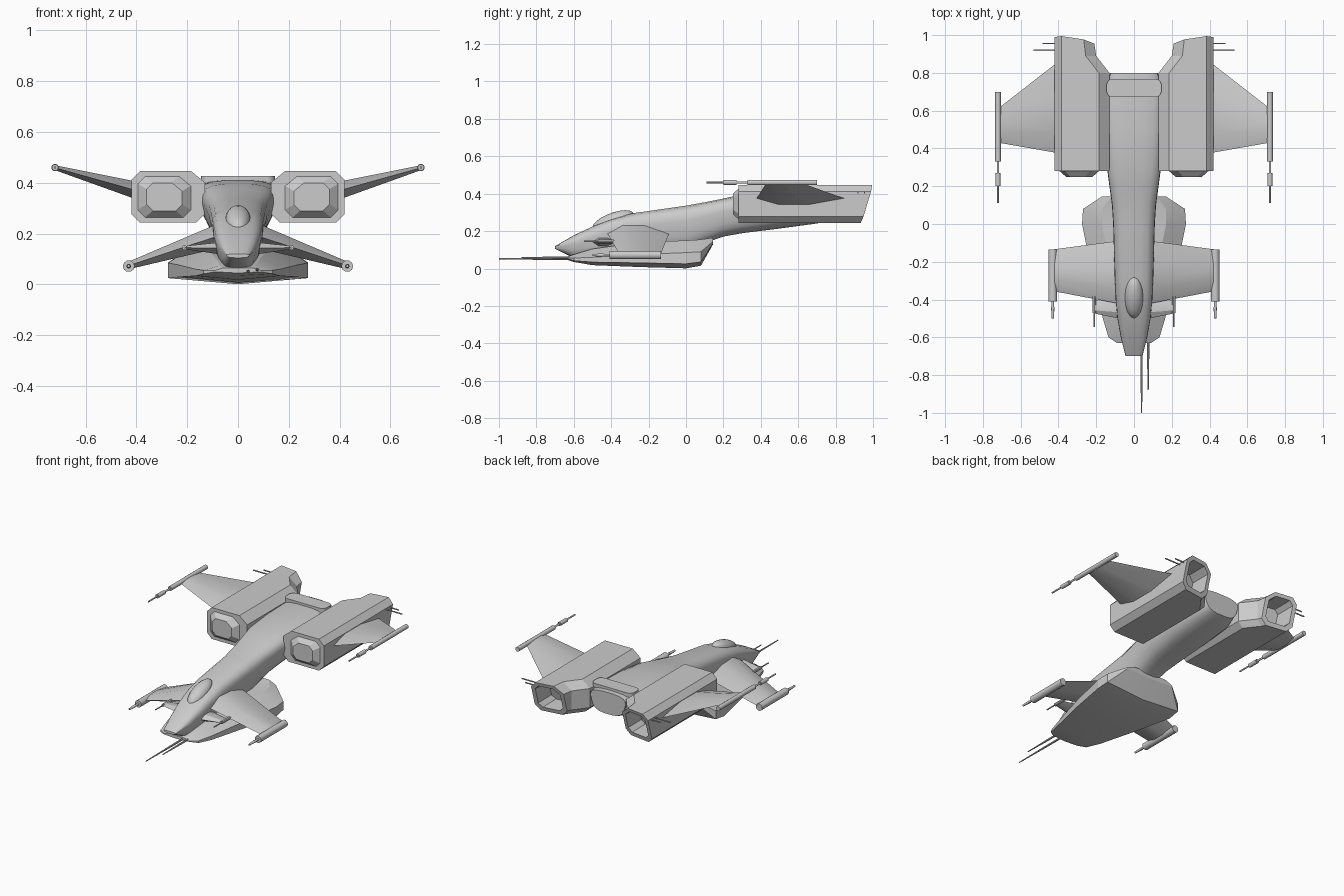
import bpy, bmesh, math
from mathutils import Vector

if "Cube" in bpy.data.objects:
    bpy.data.objects.remove(bpy.data.objects["Cube"])


def finish(name, bm, angle=None):
    bmesh.ops.recalc_face_normals(bm, faces=bm.faces)
    me = bpy.data.meshes.new(name)
    bm.to_mesh(me)
    bm.free()
    ob = bpy.data.objects.new(name, me)
    bpy.context.collection.objects.link(ob)
    if angle:
        bpy.ops.object.select_all(action='DESELECT')
        ob.select_set(True)
        bpy.context.view_layer.objects.active = ob
        bpy.ops.object.shade_smooth_by_angle(angle=math.radians(angle))
    return ob


def loft(name, rings, angle=None):
    """Skin a list of equal-length point rings and cap both ends."""
    bm = bmesh.new()
    vs = [[bm.verts.new(p) for p in r] for r in rings]
    n = len(vs[0])
    for a, b in zip(vs, vs[1:]):
        for i in range(n):
            j = (i + 1) % n
            bm.faces.new((a[i], a[j], b[j], b[i]))
    bm.faces.new(vs[0])
    bm.faces.new(vs[-1])
    return finish(name, bm, angle)


def rod(name, x, z, profile, sides=10):
    """Turned part along y from (y, radius) stations."""
    loft(name, [[(x + r * math.cos(2 * math.pi * i / sides), y,
                  z + r * math.sin(2 * math.pi * i / sides))
                 for i in range(sides)] for y, r in profile], 40)


def flip(s, rings):
    return [[(s * p[0], p[1], p[2]) for p in r] for r in rings]


# Fuselage: superellipse sections (y, z bottom, z top, half width)
def body_ring(y, zb, zt, w, n=20, e=2 / 3.2):
    pts = []
    for i in range(n):
        a = 2 * math.pi * (i + 0.5) / n
        c, s = math.cos(a), math.sin(a)
        u = math.copysign(abs(c) ** e, c)
        v = math.copysign(abs(s) ** e, s)
        pts.append((u * w * (0.86 + 0.14 * v), y,
                    (zb + zt) / 2 + v * (zt - zb) / 2))
    return pts


body = [(-.70, .105, .12, .05), (-.60, .055, .178, .078), (-.5, .055, .225, .098),
        (-.4, .065, .265, .108), (-.28, .08, .297, .114), (0, .09, .337, .123),
        (.1, .135, .355, .13), (.2, .17, .375, .145), (.3, .188, .397, .16),
        (.5, .213, .41, .175), (.7, .24, .412, .175), (.8, .27, .41, .14)]
loft("fuselage", [body_ring(*b) for b in body], 35)

# Canopy bubble
bm = bmesh.new()
bmesh.ops.create_uvsphere(bm, u_segments=16, v_segments=10, radius=1)
for v in bm.verts:
    x, y, z = v.co
    v.co = (x * .05, -.39 + y * .11, .255 + z * .045 + y * .035)
finish("canopy", bm, 50)

# Belly hull: (y, keel, low, high, top, half width, top half width)
hull = [(-.63, .045, .05, .055, .065, .09, .06), (-.6, .035, .042, .056, .075, .135, .07),
        (-.5, .018, .034, .06, .105, .165, .09), (-.25, .008, .03, .075, .14, .225, .12),
        (0, .001, .025, .085, .15, .275, .17), (.08, .015, .035, .09, .155, .27, .17),
        (.145, .13, .135, .145, .165, .17, .12)]
loft("belly_hull", [[(0, y, k), (w, y, l), (w, y, h), (tw, y, t),
                     (-tw, y, t), (-w, y, h), (-w, y, l)]
                    for y, k, l, h, t, w, tw in hull], 12)


# Engine nacelle cross-section with chamfered corners
def nacelle_ring(y, xi, xo=.42, zb=.243, zt=.447, c=.035, slant=0):
    pts = [(xi + c, zb), (xo - c, zb), (xo, zb + c), (xo, zt - c), (xo - c, zt),
           (xi + c * 1.6, zt), (xi, zt - c * 1.3), (xi, zb + c)]
    return [(x, y - slant * ((.447 - z) * .3 + (.42 - x) * .15), z) for x, z in pts]


for s, side in ((1, "right"), (-1, "left")):
    # Nacelle with slanted rear and recessed exhaust
    loft(side + "_nacelle", flip(s, [
        nacelle_ring(.28, .13), nacelle_ring(.8, .13), nacelle_ring(.89, .20),
        nacelle_ring(1, .21, slant=1),
        nacelle_ring(1, .235, .395, .27, .425, .025, 1),
        nacelle_ring(.87, .24, .39, .275, .42, .025, 1)]))
    loft(side + "_nacelle_front_lip", flip(s, [
        nacelle_ring(.25, .22, .36, .29, .40, .025),
        nacelle_ring(.285, .18, .40, .26, .43, .03)]))

    # Wings: a flat-diamond airfoil at the root and at the tip
    def wing(name, *stations):
        rings = []
        for x, y0, y1, zl, zh in stations:
            m, d = (zl + zh) / 2, y1 - y0
            rings.append([(x, y0, m), (x, y0 + d * .25, zh), (x, y0 + d * .6, zh), (x, y1, m),
                          (x, y0 + d * .6, zl), (x, y0 + d * .25, zl)])
        loft(side + name, flip(s, rings), 30)

    wing("_rear_wing", (.40, .375, .86, .335, .405), (.715, .43, .615, .448, .468))
    wing("_front_wing", (.09, -.42, -.09, .14, .235), (.43, -.355, -.135, .06, .09))
    wing("_canard", (.08, -.50, -.37, .12, .165), (.205, -.475, -.405, .138, .152))

    # Wing-tip guns
    rod(side + "_rear_gun", s * .72, .46,
        [(.70, .015), (.33, .015), (.33, .006), (.27, .006), (.27, .013), (.2, .013),
         (.2, .005), (.11, .005)])
    rod(side + "_front_gun", s * .43, .072,
        [(-.135, .023), (-.41, .023), (-.41, .007), (-.44, .007), (-.44, .009),
         (-.50, .006)])
    rod(side + "_canard_gun", s * .21, .145,
        [(-.385, .01), (-.47, .01), (-.47, .004), (-.545, .004)], 8)

    # Rear whisker antennas
    for y, tip in ((.92, .533), (.955, .485)):
        loft(side + "_antenna", flip(s, [
            [(x, y + dy, .405 + dz) for dy, dz in
             ((-.003, -.003), (.003, -.003), (.003, .003), (-.003, .003))]
            for x in (.40, tip)]))

# Cross bar between the nacelles
bm = bmesh.new()
bmesh.ops.create_cube(bm, size=1)
for v in bm.verts:
    v.co = (v.co.x * .29, .72 + v.co.y * .095, .413 + v.co.z * .026)
bmesh.ops.bevel(bm, geom=[e for e in bm.edges
                          if abs(e.verts[0].co.z - e.verts[1].co.z) > .01],
                offset=.03, segments=3, profile=.5, affect='EDGES')
finish("cross_bar", bm, 40)

# Nose cannons
rod("long_nose_cannon", .04, .052, [(-.5, .007), (-.75, .006), (-1, .003)], 8)
rod("short_nose_cannon", .075, .058, [(-.5, .007), (-.7, .006), (-.88, .003)], 8)
